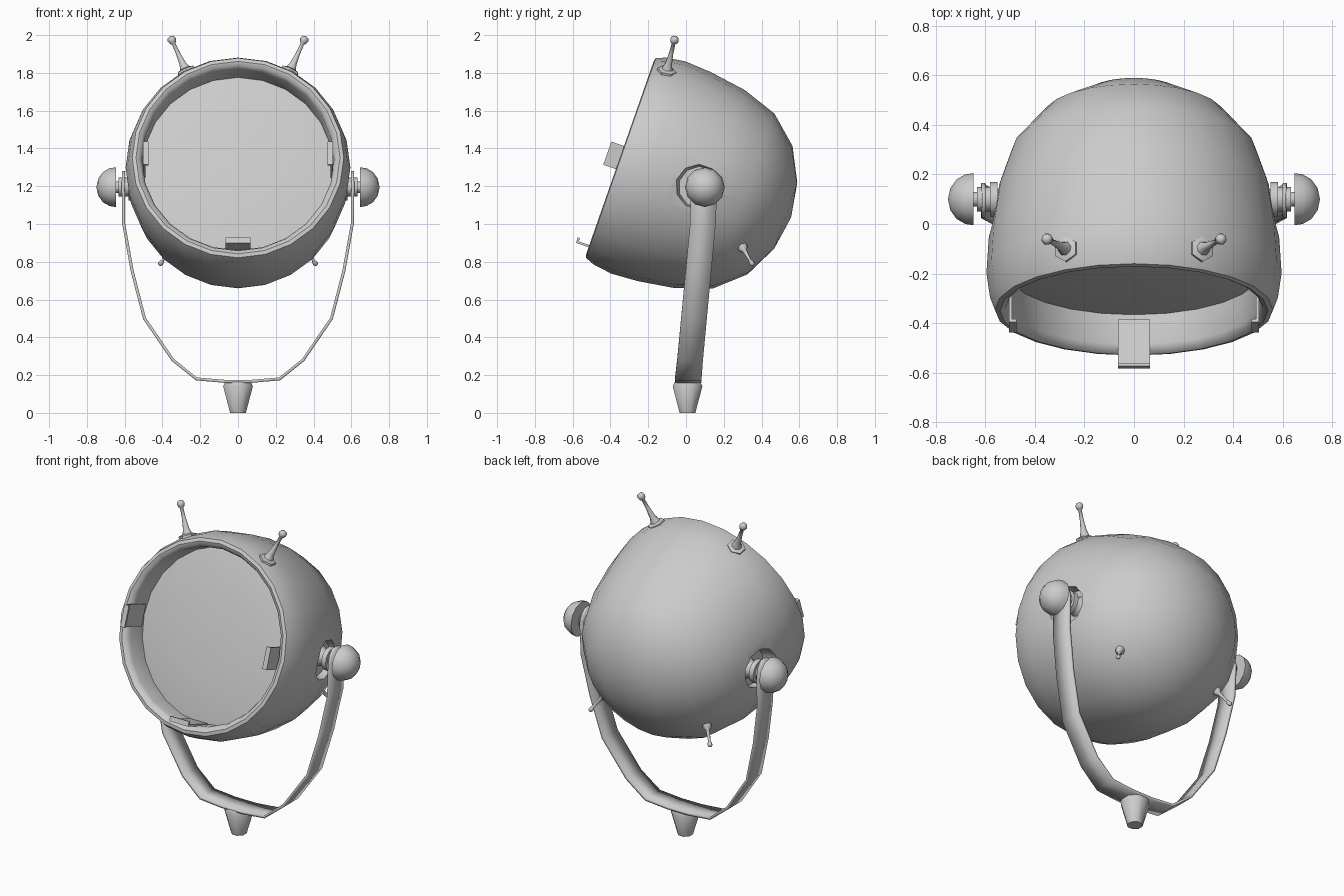
import bpy, bmesh, math
from mathutils import Matrix, Vector

if "Cube" in bpy.data.objects:
    bpy.data.objects.remove(bpy.data.objects["Cube"], do_unlink=True)

# One plain grey for the whole lamp
GREY = (0.6, 0.6, 0.6, 1)
grey = bpy.data.materials.new("plain_grey")
grey.use_nodes = True
grey.diffuse_color = GREY
grey.node_tree.nodes["Principled BSDF"].inputs["Base Color"].default_value = GREY


def smooth(mesh, angle=40):
    for p in mesh.polygons:
        p.use_smooth = True
    mesh.set_sharp_from_angle(angle=math.radians(angle))


def finish(name, bm, matrix=None, angle=40):
    if matrix:
        bm.transform(matrix)
    bmesh.ops.recalc_face_normals(bm, faces=bm.faces)
    mesh = bpy.data.meshes.new(name)
    bm.to_mesh(mesh)
    bm.free()
    mesh.materials.append(grey)
    smooth(mesh, angle)
    ob = bpy.data.objects.new(name, mesh)
    bpy.context.collection.objects.link(ob)
    return ob


def lathe(name, profile, sides, matrix, angle=40):
    """Spin (height, radius) points around local z; radius 0 closes an end."""
    bm = bmesh.new()
    rings = []
    for h, r in profile:
        if r == 0:
            rings.append([bm.verts.new((0, 0, h))] * sides)
        else:
            turns = [math.tau * i / sides for i in range(sides)]
            rings.append([bm.verts.new((r * math.sin(t), r * math.cos(t), h)) for t in turns])
    for a, b in zip(rings, rings[1:]):
        for i in range(sides):
            j = (i + 1) % sides
            loop = list(dict.fromkeys((a[i], a[j], b[j], b[i])))
            bm.faces.new(loop)
    return finish(name, bm, matrix, angle)


def aim(start, end):
    """Matrix that puts local z along start -> end."""
    start, end = Vector(start), Vector(end)
    turn = (end - start).to_track_quat('Z', 'Y').to_matrix().to_4x4()
    return Matrix.Translation(start) @ turn


SIDES = ((1, "left"), (-1, "right"))

# Tilted frame of the lamp head: local z runs backwards from the rim centre
tilt = math.radians(19.3)
c, s = math.cos(tilt), math.sin(tilt)
head = Matrix(((-1, 0, 0, 0), (0, s, c, -0.345), (0, c, -s, 1.35), (0, 0, 0, 1)))

# Bowl-shaped housing with a rolled lip
housing = lathe("housing", [
    (0.955, 0), (0.925, 0.185), (0.837, 0.36), (0.69, 0.49), (0.5, 0.556),
    (0.3, 0.586), (0.155, 0.595), (0.05, 0.58), (0.0, 0.56), (-0.005, 0.54),
    (0.005, 0.52), (0.03, 0.508), (0.18, 0.505), (0.18, 0)], 24, head)

# Round pockets in the housing around the pivots
cutters = []
for sx, side in SIDES:
    cutter = lathe("pocket_cutter_" + side, [(0, 0), (0, 0.11), (0.2, 0.15), (0.2, 0)],
                   10, aim((sx * 0.5, 0.07, 1.195), (sx, 0.07, 1.195)))
    cutter.hide_render = True
    cut = housing.modifiers.new("pocket_" + side, 'BOOLEAN')
    cut.operation = 'DIFFERENCE'
    cut.solver = 'EXACT'
    cut.object = cutter
    cutters.append(cutter)
bpy.context.view_layer.update()
graph = bpy.context.evaluated_depsgraph_get()
cut_mesh = bpy.data.meshes.new_from_object(housing.evaluated_get(graph))
housing.modifiers.clear()
housing.data = cut_mesh
smooth(cut_mesh)
for cutter in cutters:
    bpy.data.objects.remove(cutter, do_unlink=True)

# Slightly domed lens
lathe("lens", [(0.125, 0), (0.13, 0.25), (0.145, 0.44), (0.155, 0.506), (0.175, 0.506),
               (0.175, 0)], 24, head)

# Lens clips: a flat tongue with a hooked tip, at both sides and the bottom
for name, turn in (("left", 90), ("right", -90), ("bottom", 0)):
    bm = bmesh.new()
    for size, spot in (((0.13, 0.012, 0.2), (0, -0.497, 0.03)),
                       ((0.13, 0.03, 0.012), (0, -0.488, -0.07))):
        bmesh.ops.create_cube(bm, size=1, matrix=Matrix.Translation(spot)
                              @ Matrix.Diagonal((*size, 1)))
    finish("clip_" + name, bm, head @ Matrix.Rotation(math.radians(turn), 4, 'Z'))

# Yoke: a strap bent into a U, rounded at its upper ends
half = [(0.605, 1.28, 0.025), (0.607, 1.25, 0.055), (0.608, 1.2, 0.07), (0.605, 1.0, 0.068),
        (0.56, 0.75, 0.068), (0.495, 0.5, 0.068), (0.345, 0.28, 0.068), (0.22, 0.18, 0.07),
        (0.07, 0.167, 0.07)]
path = [(-x, z, w) for x, z, w in half] + half[::-1]
bm = bmesh.new()
rows = []
for x, z, w in path:
    y = 0.01 + 0.085 * min(1, (z - 0.16) / 0.9)
    rows.append([bm.verts.new((x, y - w, z)), bm.verts.new((x, y + w, z))])
for a, b in zip(rows, rows[1:]):
    bm.faces.new((a[0], a[1], b[1], b[0]))
yoke = finish("yoke", bm)
strap = yoke.modifiers.new("thickness", 'SOLIDIFY')
strap.thickness = 0.016
strap.offset = 0

# Tapered foot under the yoke
lathe("foot", [(0, 0), (0, 0.045), (0.14, 0.085), (0.17, 0.07), (0.17, 0)], 8,
      Matrix.Translation((0, 0.008, 0)) @ Matrix.Rotation(math.radians(22.5), 4, 'Z'), 50)

for sx, side in SIDES:
    # Pivot axle with its washers
    pivot = aim((0, 0.1, 1.195), (sx, 0.1, 1.195))
    lathe("axle_" + side, [
        (0.5, 0), (0.5, 0.06), (0.535, 0.04), (0.55, 0.04), (0.55, 0.07), (0.58, 0.07),
        (0.58, 0.05), (0.618, 0.05), (0.632, 0.05), (0.632, 0.03), (0.66, 0.03), (0.66, 0)],
        12, pivot)
    # Domed knob
    lathe("knob_" + side, [(0.647, 0), (0.647, 0.105), (0.68, 0.1), (0.715, 0.08),
                           (0.74, 0.045), (0.75, 0)], 12, pivot)

    # Upper antenna-like handles, then the small pins low on the back
    top = aim((sx * 0.268, -0.105, 1.795), (sx * 0.352, -0.06, 1.978))
    lathe("handle_collar_" + side, [(-0.02, 0), (-0.02, 0.052), (0.022, 0.052), (0.03, 0.03),
                                    (0.03, 0)], 6, top)
    lathe("handle_stem_" + side, [(0, 0), (0.02, 0.032), (0.06, 0.019), (0.12, 0.012),
                                  (0.18, 0.01), (0.187, 0.019), (0.203, 0.024),
                                  (0.218, 0.018), (0.225, 0)], 8, top, 60)
    low = aim((sx * 0.355, 0.3, 0.875), (sx * 0.41, 0.35, 0.79))
    lathe("pin_" + side, [(-0.02, 0), (-0.02, 0.028), (0.008, 0.026), (0.025, 0.012),
                          (0.09, 0.007), (0.1, 0.012), (0.113, 0.014), (0.122, 0.01),
                          (0.126, 0)], 8, low, 60)
